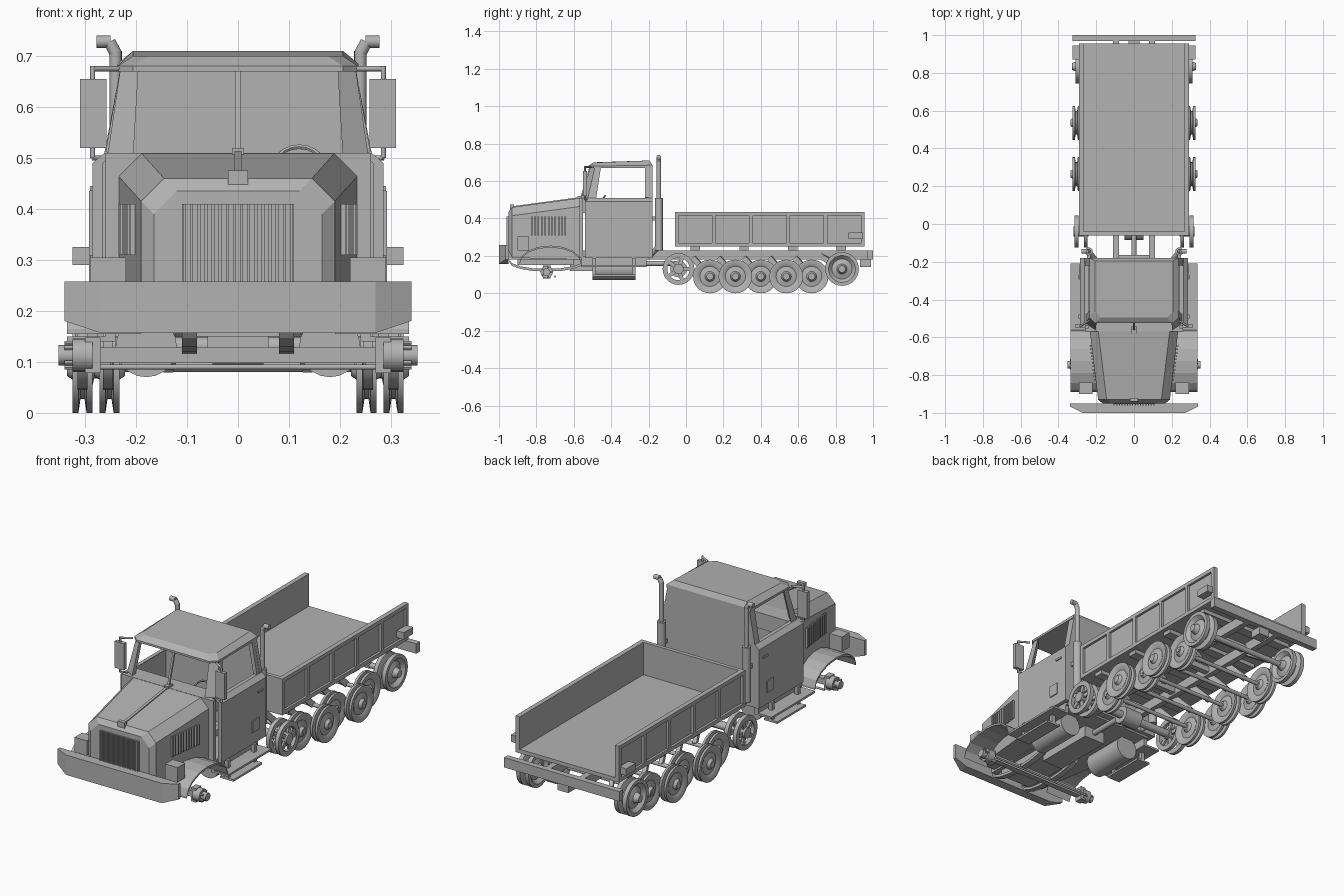
import bpy, bmesh, math
from mathutils import Vector

cube = bpy.data.objects.get("Cube")
if cube:
    bpy.data.objects.remove(cube, do_unlink=True)

# Shared levels and stations
CAB_FRONT, CAB_BACK, CAB_SIDE = -0.56, -0.18, 0.285
CAB_FLOOR, SILL, ROOF = 0.19, 0.51, 0.68
NOSE, TAIL, RAIL_LOW, RAIL_TOP = -0.93, 0.97, 0.18, 0.23
BED_FRONT, BED_BACK, BED_SIDE, BED_LOW, BED_TOP = -0.06, 0.955, 0.28, 0.25, 0.435
BOARD_IN, BOARD_OUT, BOARD_Z, STEP_Z = 0.25, 0.335, 0.14, 0.09
WALL, THIN, WHEEL = 0.02, 0.01, 0.09
X, Y, Z = Vector((1, 0, 0)), Vector((0, 1, 0)), Vector((0, 0, 1))

GREY = (0.45, 0.45, 0.45, 1)
paint = bpy.data.materials.new("plain grey")
paint.use_nodes = True
paint.diffuse_color = GREY
paint.node_tree.nodes["Principled BSDF"].inputs["Base Color"].default_value = GREY
round_parts = []


def at(x, y, z):
    return Vector((x, y, z))


def span(centre, half):
    return centre - half, centre + half


def around(angle, radius):
    return Vector((0, math.cos(angle), math.sin(angle))) * radius


def turns(count):
    return [math.tau * i / count for i in range(count)]


def finish(name, bm):
    """Make the object; a part lying wholly on the left gets a twin on the right."""
    bmesh.ops.recalc_face_normals(bm, faces=bm.faces)
    one_sided = all(v.co.x > 0 for v in bm.verts)
    mesh = bpy.data.meshes.new(name)
    bm.to_mesh(mesh)
    bm.free()
    mesh.materials.append(paint)
    obj = bpy.data.objects.new(name, mesh)
    bpy.context.collection.objects.link(obj)
    if one_sided:
        obj.modifiers.new("mirror", 'MIRROR')
    return obj


def loft(name, rings):
    """Skin a row of equal rings and cap both ends."""
    bm = bmesh.new()
    rows = [[bm.verts.new(p) for p in ring] for ring in rings]
    for low, high in zip(rows, rows[1:]):
        for i in range(len(low)):
            bm.faces.new((low[i - 1], low[i], high[i], high[i - 1]))
    bm.faces.new(rows[0])
    bm.faces.new(rows[-1])
    return finish(name, bm)


def box(name, x, y, z):
    (left, right), (front, back) = x, y
    return loft(name, [[(left, front, h), (right, front, h), (right, back, h), (left, back, h)] for h in z])


def bar(name, start, end, w, h):
    """Rectangular beam between two points."""
    turn = (end - start).to_track_quat('Y', 'Z')
    across, up = turn @ X * (w / 2), turn @ Z * (h / 2)
    return loft(name, [[p - across - up, p + across - up, p + across + up, p - across + up] for p in (start, end)])


def rod(name, start, reach, radius, sides=16):
    """Round bar from a point along a vector."""
    turn = reach.to_track_quat('Z', 'Y')
    ring = [turn @ Vector((math.cos(a), math.sin(a), 0)) * radius for a in turns(sides)]
    round_parts.append(loft(name, [[p + r for r in ring] for p in (start, start + reach)]))


def axle(name, y, z, half, radius):
    rod(name, at(-half, y, z), X * half * 2, radius)


def lathe(name, profile, centre, closed=False):
    """Spin an (offset, radius) profile around a sideways axle."""
    bm = bmesh.new()
    verts = [bm.verts.new(centre + X * o + Z * r) for o, r in profile]
    edges = [bm.edges.new(pair) for pair in zip(verts, verts[1:])]
    if closed:
        edges.append(bm.edges.new((verts[-1], verts[0])))
    bmesh.ops.spin(bm, geom=verts + edges, axis=X, cent=centre, angle=math.tau, steps=28)
    bmesh.ops.remove_doubles(bm, verts=bm.verts, dist=0.0001)
    round_parts.append(finish(name, bm))


def wheel(name, centre, rim, radius):
    """Two dished discs joined back to back; the shape is in shares of rim and radius."""
    shape = ((1.5, 0), (1.5, 0.2), (0.8, 0.3), (0.5, 0.6), (1, 0.8), (1, 1), (0.4, 1), (0.2, 0.7))
    half = [(o * rim, r * radius) for o, r in shape]
    lathe(name, half + [(-o, r) for o, r in reversed(half)], centre)


def arch(name, x, centre, half, base, rise, thickness):
    """Curved strip, arching up or sagging down."""
    curve = [(centre - half * math.cos(a), base + rise * math.sin(a)) for a in turns(16)[:9]]
    outline = curve + [(y, z - thickness) for y, z in reversed(curve)]
    loft(name, [[(side, y, z) for y, z in outline] for side in x])


def hood_ring(y, w, top, bottom, cut=0.045):
    half = [(w, y, bottom), (w, y, top - cut), (w - cut, y, top)]
    return half + [(-x, y, z) for x, y, z in reversed(half)]


# Hood with chamfered nose, grille and louvres
loft("hood", [hood_ring(CAB_FRONT, 0.235, SILL, RAIL_LOW), hood_ring(NOSE, 0.19, 0.46, CAB_FLOOR),
              hood_ring(NOSE - WALL, 0.165, BED_TOP, RAIL_TOP)])
bar("hood_seam", at(0, NOSE, 0.46), at(0, CAB_FRONT, SILL), 0.014, THIN)
box("hood_catch", span(0, 0.012), span(CAB_FRONT, WALL), span(SILL, THIN))
bar("nose_ornament", at(-WALL, NOSE, 0.46), at(WALL, NOSE, 0.46), WALL, 0.03)
box("grille_panel", span(0, 0.11), span(NOSE - WALL, 0.003), (BED_LOW, 0.41))
for i in range(8):
    box("grille_bar", span(0.007 + i * 0.014, 0.003), span(NOSE - WALL, THIN), (BED_LOW, 0.41))
for i in range(11):
    y = i * 0.018
    box("hood_louvre", span(0.202 + y / 8, THIN), span(y - 0.825, 0.004), (0.31, 0.41))

# Cab shell with open windows
outline = [(CAB_SIDE, CAB_FLOOR), (CAB_SIDE, SILL - WALL), (0.262, SILL), (0.23, ROOF)]
door = outline[:3] + [(x - WALL, z) for x, z in reversed(outline[:3])]
loft("door_side", [[(x, y, z) for x, z in door] for y in (CAB_FRONT + WALL, CAB_BACK)])
back = outline + [(-x, z) for x, z in reversed(outline)]
loft("cab_back", [[(x, y, z) for x, z in back] for y in (CAB_BACK - WALL, CAB_BACK)])
box("firewall", span(0, 0.26), span(CAB_FRONT, THIN), (CAB_FLOOR, SILL))
box("cab_floor", span(0, 0.26), (CAB_FRONT, CAB_BACK - WALL), (RAIL_LOW, CAB_FLOOR + THIN))
box("dashboard", span(0, 0.24), (CAB_FRONT, CAB_FRONT + 0.08), (0.43, SILL))


def pillar_ring(foot, size):
    return [foot + at(x, y, 0) * size for x, y in ((0, 0), (0.05, 0.035), (0.05, 0.08), (0, 0.03))]


loft("front_pillar", [pillar_ring(at(0.205, CAB_FRONT, SILL), 1), pillar_ring(at(0.195, CAB_FRONT + 0.05, ROOF), 0.7)])
bar("rear_pillar", at(0.25, CAB_BACK - WALL, SILL), at(0.22, CAB_BACK - WALL, ROOF), 0.04, WALL)
bar("windshield_divider", at(0, CAB_FRONT, SILL), at(0, CAB_FRONT + 0.05, ROOF), THIN, THIN)


def roof_ring(inset, z_front, z_back, cut=0.03):
    w, front, rear = 0.236 - inset, inset - 0.525, CAB_BACK - inset / 2
    half = [(w, rear, z_back), (w, front + cut, z_front), (w - cut, front, z_front)]
    return half + [(-x, y, z) for x, y, z in reversed(half)]


loft("roof", [roof_ring(0, ROOF - THIN, ROOF - THIN), roof_ring(0, ROOF, ROOF + THIN / 2),
              roof_ring(0.03, ROOF + WALL, ROOF + 0.03)])
bpy.ops.mesh.primitive_torus_add(location=(0.12, -0.46, 0.48), rotation=(1, 0, 0), major_segments=20,
                                 minor_segments=6, major_radius=0.05, minor_radius=0.005)
steering_wheel = bpy.context.object
steering_wheel.name = "steering_wheel"
steering_wheel.data.materials.append(paint)
box("door_hatch", span(CAB_SIDE, THIN / 2), (-0.295, -0.24), (BED_LOW, 0.31))
box("door_handle", span(CAB_SIDE, THIN / 2), (-0.25, -0.21), span(0.44, THIN / 2))

# Wing mirrors on their brackets
MIRROR_Y = CAB_FRONT + WALL
box("wing_mirror", (0.258, 0.31), span(MIRROR_Y, THIN), (SILL + THIN, 0.655))
rod("mirror_stem", at(CAB_SIDE, MIRROR_Y, SILL - THIN), Z * 0.18, THIN / 2)
for z in (SILL - THIN, ROOF - THIN / 2):
    rod("mirror_arm", at(CAB_SIDE, MIRROR_Y, z), at(-0.05, 0.03, 0), THIN / 2)

# Exhaust stacks with tips turned outward
STACK = at(0.24, CAB_BACK + 0.035, 0)
rod("muffler", STACK + Z * RAIL_TOP, Z * (SILL - RAIL_TOP), 0.021)
rod("exhaust_pipe", STACK + Z * SILL, Z * 0.2, 0.012)
rod("exhaust_elbow", STACK + Z * 0.705, at(0.012, 0, 0.023), 0.012)
rod("exhaust_tip", STACK + at(THIN, 0, 0.728), X * 0.028, 0.012)
rod("exhaust_feed", STACK + Z * BED_LOW, at(-0.04, -0.05, -0.05), 0.014)
box("muffler_bracket", span(STACK.x, THIN), (CAB_BACK - THIN, STACK.y), span(0.4, THIN))

# Fenders, lamps and bumper with swept ends
arch("front_fender", (CAB_FLOOR, BOARD_OUT), -0.725, 0.165, 0.165, WHEEL, THIN)
box("headlamp", (0.22, 0.29), (-0.9, -0.84), (RAIL_TOP, 0.305))
bumper = []
for x in (-0.34, -0.27, 0.27, 0.34):
    sweep = max(0, abs(x) - 0.27)
    front, rear, low, top = sweep / 2 - 1, NOSE - WALL, 0.157 + sweep / 3, 0.258
    bumper.append([(x, front, low), (x, rear, low), (x, rear, top), (x, front, top)])
loft("bumper", bumper)

# Running boards, steps and tanks
BOARD = (CAB_FRONT, CAB_BACK - 0.03)
box("running_board", (BOARD_IN, BOARD_OUT), BOARD, (BOARD_Z, BOARD_Z + THIN))
box("side_skirt", span(BOARD_IN, THIN), BOARD, (BOARD_Z, CAB_FLOOR))
box("lower_step", (BOARD_IN, BOARD_OUT - THIN), (-0.5, -0.27), (STEP_Z, STEP_Z + THIN))
for y in (-0.49, -0.28):
    box("step_bracket", span(CAB_SIDE, THIN), span(y, THIN), (STEP_Z, CAB_FLOOR))
rod("fuel_tank", at(RAIL_LOW, -0.5, 0.13), Y * 0.23, 0.06, sides=20)

# Chassis frame and drive line
box("chassis_rail", span(0.095, 0.015), (NOSE - 0.04, TAIL), (RAIL_LOW, RAIL_TOP))
for y in (CAB_FRONT, CAB_BACK, 0.2, 0.46, 0.74):
    box("cross_member", span(0, 0.1), span(y, 0.015), (CAB_FLOOR, RAIL_TOP - THIN))
box("rear_beam", span(0, 0.325), (TAIL, 1), (RAIL_LOW, RAIL_TOP))
box("tow_hook", span(0, 0.03), (NOSE + 2 * -NOSE, TAIL + WALL), (BOARD_Z, RAIL_LOW))
box("gearbox", span(0, 0.06), (-0.62, -0.3), (0.12, 0.2))
box("engine_sump", span(0, WHEEL), (-0.9, -0.6), (0.15, 0.22))
rod("drive_shaft", at(0, -0.3, 0.16), Y * 0.26, 0.014)

# Front axle, hubs bare of wheels
HUB = at(CAB_SIDE, -0.745, 0.113)
box("front_axle", span(0, 0.3), span(HUB.y, 0.015), span(HUB.z, 0.015))
box("steering_knuckle", span(HUB.x, 0.015), span(HUB.y, WALL), span(HUB.z, 0.035))
rod("axle_hub", HUB, X * 0.04, 0.033)
rod("hub_end", HUB, X * 0.067, WALL)
for a in turns(5):
    rod("hub_stud", HUB + around(a, 0.025), X * 0.055, THIN / 2, sides=6)
axle("tie_rod", -0.7, STEP_Z, 0.29, THIN / 2)
arch("leaf_spring", span(0.095, 0.015), HUB.y, 0.2, RAIL_LOW, -0.05, 0.014)

# Road wheels, interleaved in inner and outer rows
for i in range(5):
    hub = at(0.305 if i % 2 else 0.252, 0.128 + i * 0.136, WHEEL)
    wheel("road_wheel", hub, WALL, WHEEL)
    axle("wheel_axle", hub.y, hub.z, CAB_SIDE, THIN)
    bar("swing_arm", at(BOARD_Z, hub.y, hub.z), at(0.11, hub.y - WHEEL, CAB_FLOOR), WALL, 0.03)

# Rear idler
IDLER = at(0.275, 0.834, 0.13)
wheel("idler_wheel", IDLER, 0.035, WHEEL)
axle("idler_axle", IDLER.y, IDLER.z, IDLER.x, 0.014)
bar("idler_arm", at(0.16, IDLER.y, IDLER.z), at(0.1, 0.72, 0.2), WALL, 0.03)

# Spoked drive sprocket
SPROCKET = at(0.28, -0.04, 0.13)
ring = [(o, r) for o, r in zip((-THIN, THIN, THIN, -THIN), (0.06, 0.06, 0.085, 0.085))]
for side in (-1, 1):
    disc = SPROCKET + X * side * 0.025
    lathe("sprocket_ring", ring, disc, closed=True)
    for a in turns(5):
        bar("sprocket_spoke", disc, disc + around(a, 0.07), THIN, WALL)
rod("sprocket_hub", SPROCKET - X * 0.04, X * 0.08, 0.027)
axle("sprocket_axle", SPROCKET.y, SPROCKET.z, SPROCKET.x, WALL)
axle("differential", SPROCKET.y, SPROCKET.z, 0.05, 0.045)

# Open-backed cargo bed with framed sides
BED, SIDE = (BED_FRONT, BED_BACK), span(BED_SIDE, 0.012)
box("bed_floor", span(0, BED_SIDE), BED, (BED_LOW, BED_LOW + WALL))
box("bed_front_wall", span(0, BED_SIDE), (BED_FRONT, BED_FRONT + WALL), (BED_LOW, BED_TOP))
box("bed_side", (SIDE[0], BED_SIDE), BED, (BED_LOW, BED_TOP))
for z in (BED_LOW, BED_TOP - WALL):
    box("bed_side_rail", SIDE, BED, (z, z + WALL))
for i in range(6):
    y = BED_FRONT + THIN + i * (BED_BACK - BED_FRONT - WALL) / 5
    box("bed_side_post", SIDE, span(y, THIN), (BED_LOW, BED_TOP))
for i in range(4):
    box("bed_bearer", span(0, BED_SIDE - THIN), span(0.05 + i * 0.26, 0.025), (RAIL_TOP, BED_LOW))
box("rear_lamp_box", (CAB_SIDE, BOARD_OUT - THIN), (0.87, 0.945), (0.29, 0.325))

# Smooth the round parts, keeping hard edges
bpy.ops.object.select_all(action='DESELECT')
for obj in round_parts:
    obj.select_set(True)
bpy.context.view_layer.objects.active = round_parts[0]
bpy.ops.object.shade_smooth_by_angle(angle=math.radians(35))
